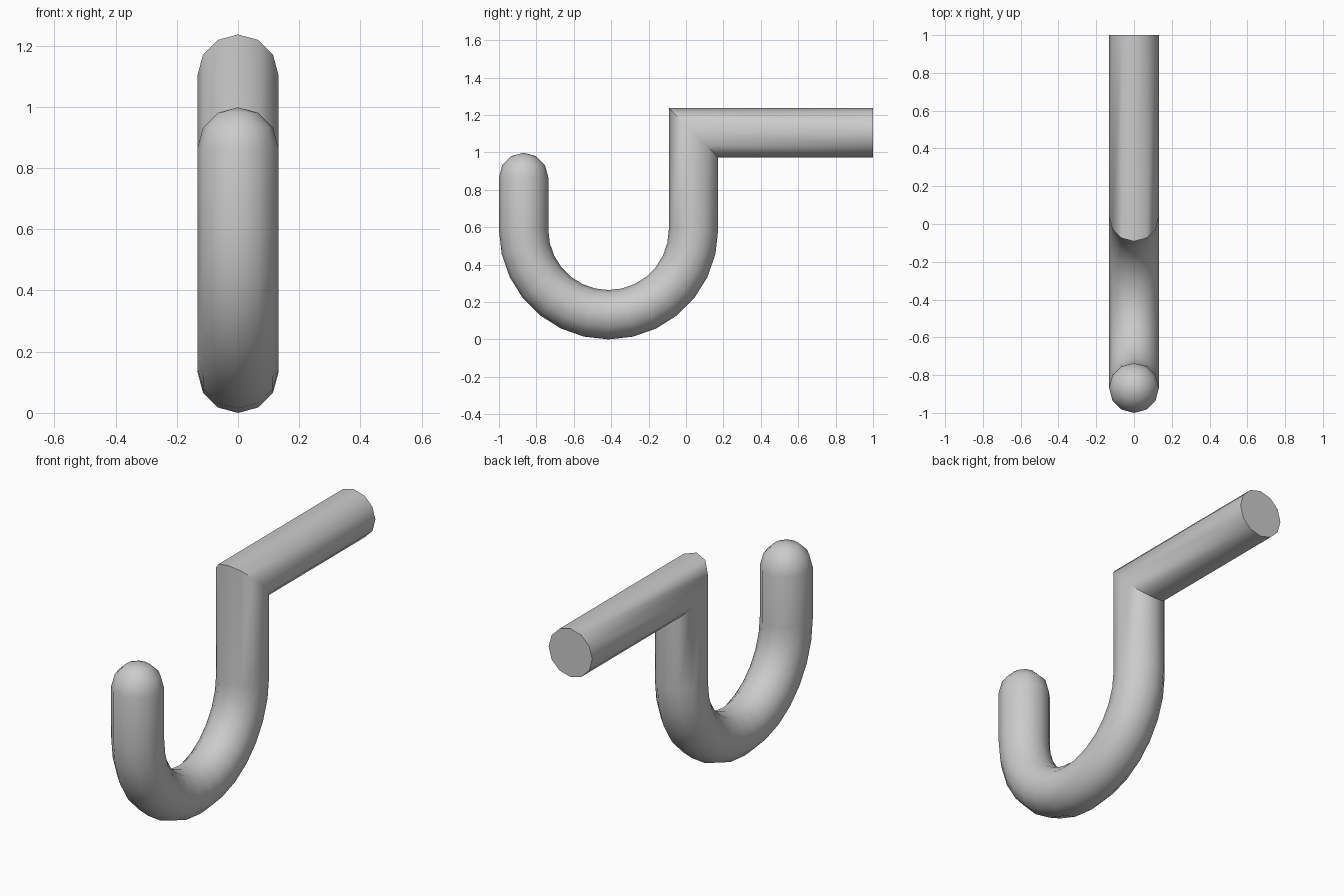
import bpy, bmesh, math

if "Cube" in bpy.data.objects:
    bpy.data.objects.remove(bpy.data.objects["Cube"])

R = 0.132              # tube radius
SIDES = 12
BEND = 0.454           # centreline radius of the hook bend
BEND_Y, BEND_Z = -0.414, 0.586
TIP_Z, ROD_Z = 0.866, 1.104
SHAFT_Y = BEND_Y + BEND
BEND_STEPS = 14

bm = bmesh.new()


def ring(y, z, u, scale=1.0):
    """12-sided section: x across, u = in-plane (y, z) direction."""
    verts = []
    for i in range(SIDES):
        a = 2 * math.pi * i / SIDES
        s = R * scale * math.sin(a)
        verts.append(bm.verts.new((R * scale * math.cos(a), y + s * u[0], z + s * u[1])))
    return verts


rings = []
tip_y = BEND_Y - BEND

# rounded tip
pole = bm.verts.new((0, tip_y, TIP_Z + R))
for deg in (60, 30, 0):
    t = math.radians(deg)
    rings.append(ring(tip_y, TIP_Z + R * math.sin(t), (-1, 0), math.cos(t)))

# half-circle bend
for k in range(BEND_STEPS + 1):
    a = math.pi + math.pi * k / BEND_STEPS
    u = (math.cos(a), math.sin(a))
    rings.append(ring(BEND_Y + BEND * u[0], BEND_Z + BEND * u[1], u))

# mitred corner and flat rod end
rings.append(ring(SHAFT_Y, ROD_Z, (1, -1)))
rings.append(ring(1.0, ROD_Z, (0, -1)))

# skin the rings
for i in range(SIDES):
    j = (i + 1) % SIDES
    bm.faces.new((pole, rings[0][i], rings[0][j]))
    for a, b in zip(rings, rings[1:]):
        bm.faces.new((a[i], b[i], b[j], a[j]))
bm.faces.new(rings[-1])
bmesh.ops.recalc_face_normals(bm, faces=bm.faces)

mesh = bpy.data.meshes.new("wall_hook")
bm.to_mesh(mesh)
bm.free()
hook = bpy.data.objects.new("wall_hook", mesh)
bpy.context.collection.objects.link(hook)
bpy.context.view_layer.objects.active = hook
hook.select_set(True)
bpy.ops.object.shade_smooth_by_angle(angle=math.radians(40))
